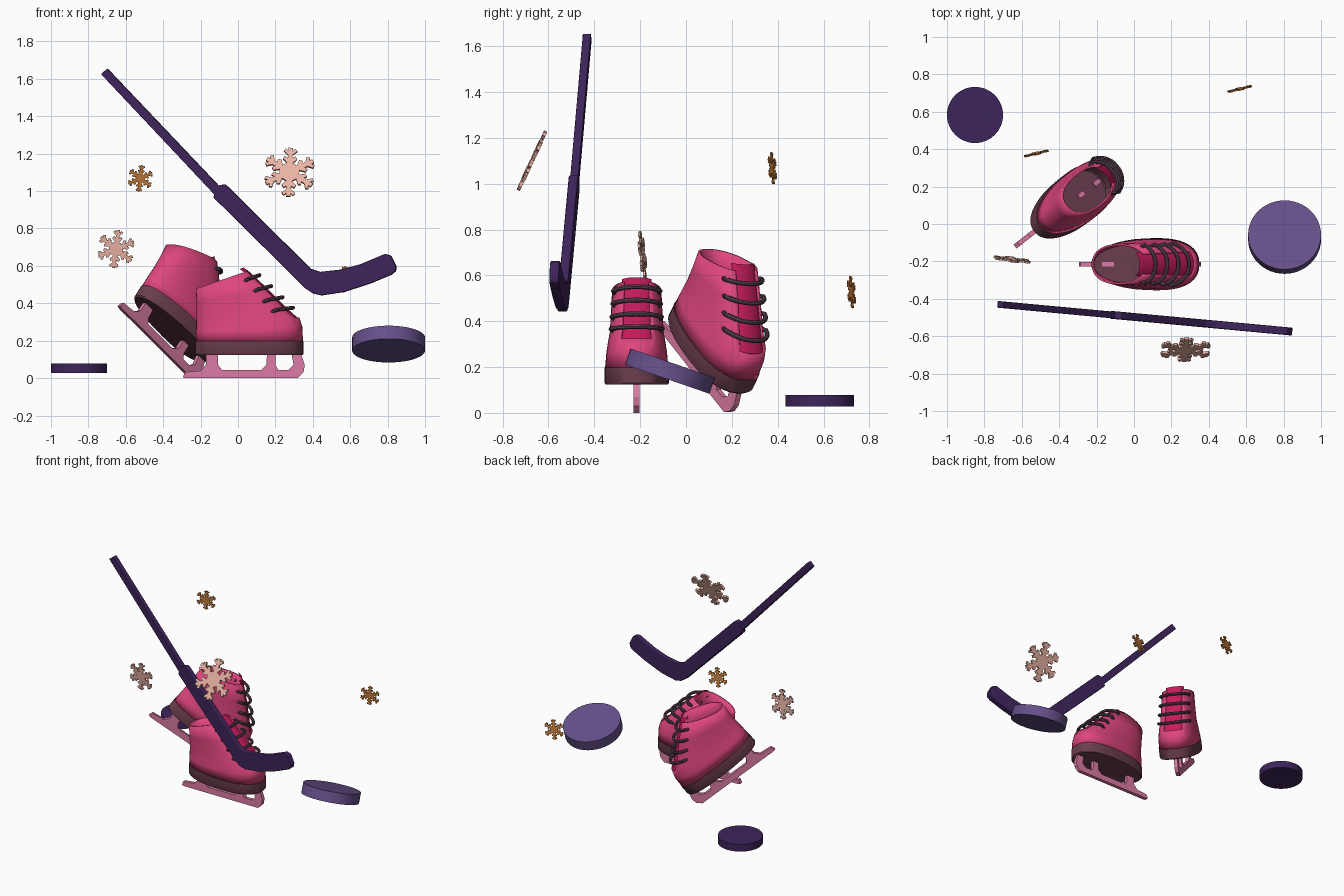
import bpy, bmesh
from math import sin, cos, pi, radians, copysign
from mathutils import Matrix, Vector, Euler

if "Cube" in bpy.data.objects:
    bpy.data.objects.remove(bpy.data.objects["Cube"])


def mat(name, r, g, b):
    m = bpy.data.materials.new(name)
    m.diffuse_color = (r ** 2.2, g ** 2.2, b ** 2.2, 1)
    m.use_nodes = True
    m.node_tree.nodes["Principled BSDF"].inputs["Base Color"].default_value = m.diffuse_color
    return m


PINK = mat("boot_pink", .87, .28, .49)
CRIMSON = mat("tongue_crimson", .78, .13, .37)
SOLE = mat("sole_brown", .42, .25, .31)
STEEL = mat("blade_rose", .86, .48, .64)
LACE = mat("lace_grey", .36, .28, .33)
DARK = mat("dark_purple", .25, .16, .36)
VIOLET = mat("violet", .40, .32, .54)
BLUSH = mat("flake_blush", .92, .70, .64)
ORANGE = mat("flake_orange", .77, .49, .24)


def add(name, bm, m, matrix=Matrix(), smooth=True):
    bmesh.ops.recalc_face_normals(bm, faces=bm.faces)
    me = bpy.data.meshes.new(name)
    bm.to_mesh(me)
    bm.free()
    me.materials.append(m)
    ob = bpy.data.objects.new(name, me)
    bpy.context.collection.objects.link(ob)
    ob.matrix_world = matrix
    if smooth:
        bpy.ops.object.select_all(action='DESELECT')
        ob.select_set(True)
        bpy.context.view_layer.objects.active = ob
        bpy.ops.object.shade_smooth_by_angle(angle=radians(35))
    return ob


def place(loc, rot=(0, 0, 0)):
    return Matrix.Translation(loc) @ Euler([radians(a) for a in rot]).to_matrix().to_4x4()


def plate(name, pts, thick, m, matrix=Matrix(), bevel=0):
    """Outline in the xz plane, extruded along y."""
    bm = bmesh.new()
    f = bm.faces.new([bm.verts.new((x, -thick / 2, z)) for x, z in pts])
    g = bmesh.ops.extrude_face_region(bm, geom=[f])
    bmesh.ops.translate(bm, vec=(0, thick, 0),
                        verts=[v for v in g['geom'] if isinstance(v, bmesh.types.BMVert)])
    ob = add(name, bm, m, matrix, smooth=False)
    if bevel:
        b = ob.modifiers.new("bevel", 'BEVEL')
        b.width, b.segments, b.limit_method = bevel, 2, 'ANGLE'
    return ob


# ---- boot sections: back x, front x, back z, front z, half width, toe widening
N = 40
SOLE_RINGS = [(-.222, .345, .123, .123, .134, .15), (-.228, .35, .13, .13, .138, .15),
              (-.228, .35, .198, .198, .138, .15)]
BOOT = [(-.226, .347, .198, .198, .136, .15), (-.225, .345, .25, .27, .131, .14),
        (-.224, .328, .29, .325, .124, .12), (-.222, .28, .33, .368, .117, .09),
        (-.222, .17, .405, .478, .112, .05), (-.225, .063, .478, .577, .108, .02)]
TIP = (-.225, .035, .485, .597, .106, .02)


def point(ring, th, off=0.0):
    xb, xf, zb, zf, w, k = ring
    c, s = cos(th), sin(th)
    c8, s8 = (copysign(abs(v) ** .85, v) for v in (c, s))
    x = (xb + xf) / 2 + (xf - xb) / 2 * c8
    y = w * s8 * (1 + k * c)
    z = zb + (zf - zb) * (x - xb) / (xf - xb)
    return Vector((x + off * c * .7, y + off * s, z + off * max(c, 0) * .7))


def loft(rings, keep=lambda i, j: True, off=0.0, bottom=False):
    bm = bmesh.new()
    vs = [[bm.verts.new(point(r, 2 * pi * j / N, off)) for j in range(N)] for r in rings]
    for i in range(len(rings) - 1):
        for j in range(N):
            if keep(i, j):
                k = (j + 1) % N
                bm.faces.new((vs[i][j], vs[i][k], vs[i + 1][k], vs[i + 1][j]))
    if bottom:
        bm.faces.new(vs[0])
    bmesh.ops.delete(bm, geom=[v for v in bm.verts if not v.link_faces], context='VERTS')
    return bm


def mix(t):
    i = min(int(t), len(BOOT) - 2)
    return tuple(a + (b - a) * (t - i) for a, b in zip(BOOT[i], BOOT[i + 1]))


def front(j):
    return j < 3 or j >= N - 3


def build_skate(tag, M):
    # open-topped sole and boot shell with a slot for the tongue
    add(tag + "_sole", loft(SOLE_RINGS, bottom=True), SOLE, M)
    boot = add(tag + "_boot", loft(BOOT, lambda i, j: not (i >= 2 and front(j))), PINK, M)
    s = boot.modifiers.new("wall", 'SOLIDIFY')
    s.thickness, s.offset = .01, -1
    add(tag + "_tongue", loft(BOOT + [TIP], lambda i, j: i >= 2 and (j < 4 or j >= N - 4), -.008),
        CRIMSON, M)
    # laces hugging the throat, ends tucked into the boot
    for n, t in enumerate((2.93, 3.48, 4.03, 4.62)):
        bm = bmesh.new()
        prev, K, r = None, 8, .0105
        path = []
        for q in range(-8, 9):
            u = q / 8
            lift = .016 if abs(u) < .95 else -.012
            path.append(point(mix(t), u * radians(58), lift))
        for q, p in enumerate(path):
            d = (path[min(q + 1, 16)] - path[max(q - 1, 0)]).normalized()
            a = d.cross(Vector((.6, 0, .8))).normalized()
            b = d.cross(a)
            cur = [bm.verts.new(p + r * (a * cos(2 * pi * k / K) + b * sin(2 * pi * k / K)))
                   for k in range(K)]
            if prev:
                for k in range(K):
                    bm.faces.new((prev[k], prev[(k + 1) % K], cur[(k + 1) % K], cur[k]))
            prev = cur
        add(f"{tag}_lace_{n + 1}", bm, LACE, M)
    # runner with three supports
    plate(tag + "_runner", [
        (-.295, .004), (-.285, .032), (-.2, .04), (-.172, .07), (-.17, .126), (-.108, .126),
        (-.106, .07), (-.085, .044), (.125, .044), (.152, .07), (.155, .136), (.2, .136),
        (.2, .07), (.215, .044), (.268, .044), (.297, .07), (.285, .136), (.335, .136),
        (.357, .07), (.35, .03), (.32, 0), (-.28, 0)], .026, STEEL, M)


build_skate("upright_skate", place((0, -.215, 0)))
build_skate("leaning_skate", place((-.455, .021, .2), (0, 38, 38)))

# ---- hockey stick: slim handle, thick lower shaft with blade
stick = place((0, -.497, 0), (0, 0, -5.3))
plate("stick_handle", [(-.735, 1.626), (-.70, 1.655), (-.08, 1.005), (-.115, .97)],
      .036, DARK, stick, .004)
plate("stick_blade", [
    (-.125, 1.0), (-.13, .965), (.365, .478), (.405, .452), (.45, .442), (.57, .46), (.71, .505),
    (.825, .553), (.848, .572), (.85, .6), (.822, .655), (.79, .664), (.655, .608), (.55, .58),
    (.44, .568), (.39, .585), (-.05, 1.02), (-.07, 1.037), (-.105, 1.03)],
    .042, DARK, stick, .006)


# ---- pucks
def puck(name, r, h, m, M):
    bm = bmesh.new()
    bmesh.ops.create_cone(bm, cap_ends=True, segments=48, radius1=r, radius2=r, depth=h)
    add(name, bm, m, M)


puck("dark_puck", .15, .052, DARK, place((-.85, .583, .053)))
puck("violet_puck", .195, .074, VIOLET, place((.805, -.07, .182), (-19, 0, 0)))

# ---- snowflakes: one half arm mirrored and repeated six times
HALF = [(.36, .1), (.53, .26), (.64, .2), (.58, .09), (.7, .09), (.85, .25), (.95, .17),
        (.86, .08), (.98, .08)]
ARM = [(a, -b) for a, b in HALF] + [(a, b) for a, b in reversed(HALF)]


def flake(name, R, m, loc, rot):
    pts = []
    for k in range(6):
        c, s = cos(k * pi / 3 + pi / 2), sin(k * pi / 3 + pi / 2)
        pts += [(R * (a * c - b * s), R * (a * s + b * c)) for a, b in ARM]
    plate(name, pts, R * .1, m, place(loc, rot))


flake("large_snowflake", .145, BLUSH, (.275, -.672, 1.1), (-25, 3, 0))
flake("medium_snowflake", .105, BLUSH, (-.652, -.19, .69), (6, 8, -6))
flake("small_snowflake_1", .072, ORANGE, (-.522, .377, 1.068), (5, 6, 14))
flake("small_snowflake_2", .072, ORANGE, (.565, .722, .527), (5, 6, 14))
